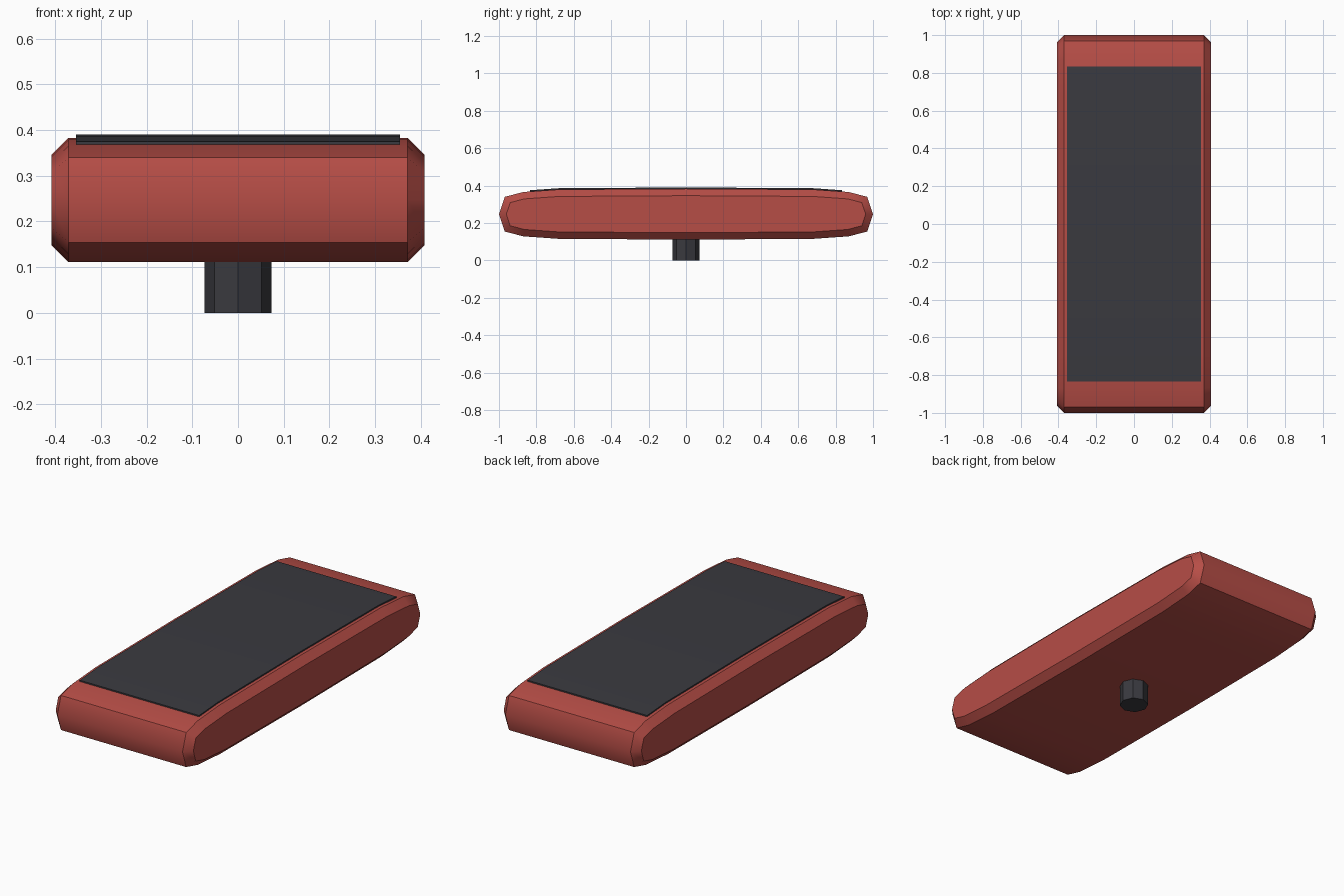
import bpy, bmesh, math

if "Cube" in bpy.data.objects:
    bpy.data.objects.remove(bpy.data.objects["Cube"])

MID, HALF_Z, POWER, SIDES = 0.247, 0.136, 0.4, 16


def material(name, color):
    m = bpy.data.materials.new(name)
    m.diffuse_color = (*color, 1)
    m.use_nodes = True
    m.node_tree.nodes["Principled BSDF"].inputs["Base Color"].default_value = m.diffuse_color
    return m


red = material("brick red", (0.47, 0.075, 0.062))
dark = material("charcoal", (0.042, 0.042, 0.050))


def squircle(a):
    c, s = math.cos(a), math.sin(a)
    f = lambda v: math.copysign(abs(v) ** POWER, v) if abs(v) > 1e-6 else 0
    return f(c), MID + HALF_Z * f(s)


def extrude_x(name, profile, half, mat, chamfer=0):
    """Extrude a (y, z) profile along x, optionally chamfering both end caps."""
    bm = bmesh.new()
    rings = [[bm.verts.new((x, y, z)) for y, z in profile] for x in (-half, half)]
    caps = [bm.faces.new(r) for r in rings]
    n = len(profile)
    for i in range(n):
        j = (i + 1) % n
        bm.faces.new((rings[0][i], rings[0][j], rings[1][j], rings[1][i]))
    bmesh.ops.recalc_face_normals(bm, faces=bm.faces[:])
    if chamfer:
        edges = [e for f in caps for e in f.edges]
        bmesh.ops.bevel(bm, geom=edges, offset=chamfer, offset_type='OFFSET',
                        segments=1, profile=0.5, affect='EDGES')
        bmesh.ops.recalc_face_normals(bm, faces=bm.faces[:])
    me = bpy.data.meshes.new(name)
    bm.to_mesh(me)
    bm.free()
    ob = bpy.data.objects.new(name, me)
    bpy.context.collection.objects.link(ob)
    me.materials.append(mat)
    bpy.ops.object.select_all(action='DESELECT')
    ob.select_set(True)
    bpy.context.view_layer.objects.active = ob
    bpy.ops.object.shade_smooth_by_angle(angle=math.radians(40))
    return ob


# Cushion body: flattened rounded profile with chamfered sides
outline = [squircle(2 * math.pi * i / SIDES) for i in range(SIDES)]
extrude_x("body", outline, 0.408, red, 0.037)

# Top pad: thin sheet following the upper curve of the body
(y1, z1), (y2, z2) = outline[2], outline[3]
END = 0.835
z_end = z1 + (z2 - z1) * (END - y1) / (y2 - y1)
curve = [(END, z_end), (y2, z2), (0, outline[4][1]), (-y2, z2), (-END, z_end)]
pad = [(y, z + 0.007) for y, z in curve] + [(y, z - 0.001) for y, z in reversed(curve)]
extrude_x("top_pad", pad, 0.354, dark)

# Short octagonal stem below
bpy.ops.mesh.primitive_cylinder_add(vertices=8, radius=0.073, depth=0.13, location=(0, 0, 0.065))
stem = bpy.context.object
stem.name = "stem"
stem.data.materials.append(dark)
